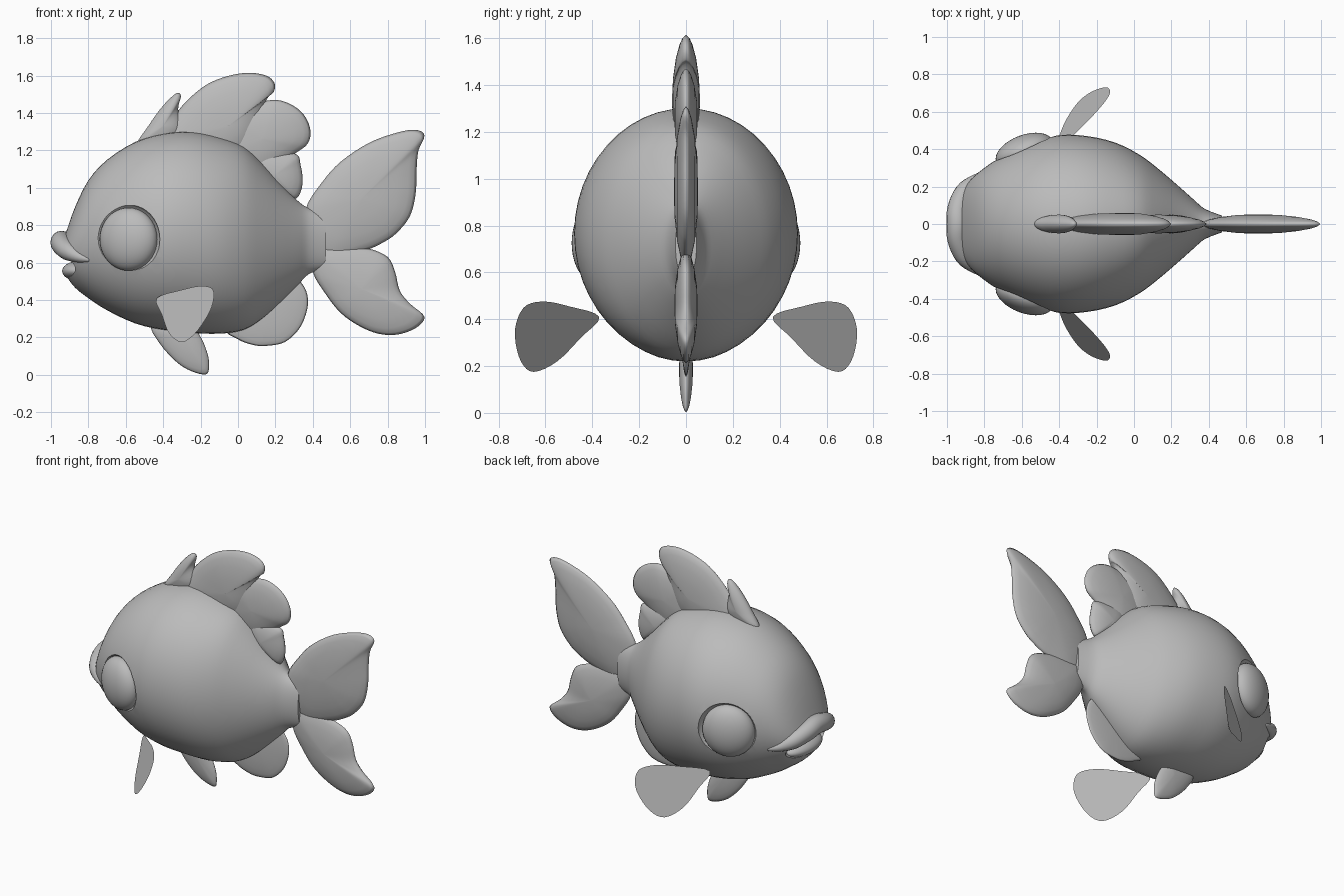
import bpy, bmesh, math
from mathutils import Vector

if "Cube" in bpy.data.objects:
    bpy.data.objects.remove(bpy.data.objects["Cube"])

grey = bpy.data.materials.new("soft_grey")
grey.diffuse_color = (0.5, 0.5, 0.5, 1)
grey.use_nodes = True
grey.node_tree.nodes["Principled BSDF"].inputs["Base Color"].default_value = grey.diffuse_color


def finish(bm, name):
    bmesh.ops.recalc_face_normals(bm, faces=bm.faces)
    for f in bm.faces:
        f.smooth = True
    me = bpy.data.meshes.new(name)
    bm.to_mesh(me)
    bm.free()
    ob = bpy.data.objects.new(name, me)
    me.materials.append(grey)
    bpy.context.collection.objects.link(ob)
    return ob


def smooth_path(pts, n=4, closed=True):
    """Catmull-Rom through points of any dimension."""
    out, m = [], len(pts)
    get = (lambda i: Vector(pts[i % m])) if closed else (lambda i: Vector(pts[min(max(i, 0), m - 1)]))
    for i in range(m if closed else m - 1):
        a, b, c, d = (get(i + k) for k in (-1, 0, 1, 2))
        for j in range(n):
            t = j / n
            out.append(0.5 * (2 * b + (c - a) * t + (2 * a - 5 * b + 4 * c - d) * t * t
                              + (3 * b - a - 3 * c + d) * t ** 3))
    if not closed:
        out.append(Vector(pts[-1]))
    return out


def loft(rings, name):
    """Skin closed rings of equal length and cap the ends."""
    bm = bmesh.new()
    vs = [[bm.verts.new(p) for p in r] for r in rings]
    n = len(vs[0])
    for a, b in zip(vs, vs[1:]):
        for i in range(n):
            bm.faces.new((a[i], a[(i + 1) % n], b[(i + 1) % n], b[i]))
    bm.faces.new(vs[0])
    bm.faces.new(vs[-1])
    return finish(bm, name)


def fin(name, pts, centre, thick):
    """Pillow-shaped fin in the xz plane, thickest at its centre."""
    edge = smooth_path(pts)
    c = Vector(centre)
    levels = [(0.03, -1), (0.35, -1), (0.65, -1), (0.85, -1), (0.95, -1), (1, 0),
              (0.95, 1), (0.85, 1), (0.65, 1), (0.35, 1), (0.03, 1)]
    rings = []
    for s, side in levels:
        y = side * thick * (1 - s * s) ** 0.6
        rings.append([(q.x, y, q.y) for q in (c + (p - c) * s for p in edge)])
    return loft(rings, name)


def ellipsoid(name, loc, radii, rot=0):
    bm = bmesh.new()
    bmesh.ops.create_uvsphere(bm, u_segments=32, v_segments=20, radius=1)
    ob = finish(bm, name)
    ob.location, ob.scale, ob.rotation_euler = loc, radii, (0, 0, rot)
    return ob


# body: (x, top, bottom, half width)
sections = [(-.95, .66, .60, .04), (-.94, .70, .56, .11), (-.92, .76, .53, .17), (-.87, .90, .465, .24),
            (-.8, 1.04, .41, .30), (-.7, 1.15, .345, .365), (-.55, 1.245, .275, .435),
            (-.4, 1.29, .24, .475), (-.25, 1.30, .225, .47), (-.1, 1.27, .22, .435),
            (.03, 1.22, .24, .37), (.13, 1.13, .30, .295), (.23, 1.02, .39, .21),
            (.32, .93, .48, .13), (.38, .89, .54, .08), (.47, .86, .57, .045)]
rings = []
for x, top, bot, w in smooth_path(sections, 3, False):
    ring = []
    for i in range(48):
        a = math.tau * i / 48
        ring.append((x, w * math.cos(a), (top + bot) / 2 + (top - bot) / 2 * math.sin(a)))
    rings.append(ring)
body = loft(rings, "body")

# eye sockets and mouth opening carved out of the body
cutters = [ellipsoid("mouth_cutter", (-.96, 0, .575), (.14, .27, .065))]
for s in (-1, 1):
    cutters.append(ellipsoid("socket_cutter", (-.59, s * .415, .725), (.183, .07, .188), s * .36))
bpy.context.view_layer.objects.active = body
for c in cutters:
    c.hide_render = True
    mod = body.modifiers.new("carve", 'BOOLEAN')
    mod.object, mod.operation, mod.solver = c, 'DIFFERENCE', 'EXACT'
    bpy.ops.object.modifier_apply(modifier=mod.name)
for c in cutters:
    bpy.data.objects.remove(c)
bpy.ops.object.select_all(action='DESELECT')
body.select_set(True)
bpy.ops.object.shade_smooth_by_angle(angle=math.radians(40))

# eyes
for s, side in ((-1, "right"), (1, "left")):
    ellipsoid("eye_" + side, (-.585, s * .388, .725), (.162, .088, .168), s * .36)

# mouth floor and upper lip
ellipsoid("tongue", (-.845, 0, .555), (.095, .17, .055))
half = [(-.79, .275, .615, .012), (-.85, .235, .63, .03), (-.905, .175, .66, .05), (-.94, .085, .695, .057)]
path = half + [(-.943, 0, .71, .06)] + [(x, -y, z, r) for x, y, z, r in reversed(half)]
path = smooth_path(path, 4, False)
rings = []
for i, p in enumerate(path):
    t = (path[min(i + 1, len(path) - 1)] - path[max(i - 1, 0)]).to_3d().normalized()
    u = t.cross(Vector((0, 0, 1))).normalized()
    v = t.cross(u)
    rings.append([p.to_3d() + p.w * (u * math.cos(k * math.tau / 16) + v * math.sin(k * math.tau / 16))
                  for k in range(16)])
loft(rings, "upper_lip")

# dorsal fin: front spine and three overlapping lobes
fin("dorsal_spine", [(-.54, 1.22), (-.48, 1.33), (-.40, 1.44), (-.33, 1.505), (-.305, 1.49),
                     (-.32, 1.42), (-.30, 1.3), (-.4, 1.2)], (-.4, 1.33), .05)
fin("dorsal_lobe_top", [(-.45, 1.2), (-.33, 1.40), (-.2, 1.53), (-.08, 1.59), (.05, 1.615), (.15, 1.6),
                        (.195, 1.56), (.19, 1.51), (.15, 1.465), (.05, 1.2), (-.2, 1.1)], (-.05, 1.33), .06)
fin("dorsal_lobe_middle", [(-.05, 1.4), (.15, 1.465), (.25, 1.46), (.34, 1.405), (.385, 1.32),
                           (.375, 1.24), (.30, 1.18), (.1, 1.05), (-.1, 1.15)], (.13, 1.26), .05)
fin("dorsal_lobe_rear", [(.1, 1.2), (.3, 1.185), (.335, 1.12), (.345, 1.02), (.315, .945),
                         (.26, .95), (.15, .95), (.05, 1.05)], (.2, 1.07), .05)

# tail fin
fin("tail_upper", [(.36, .88), (.45, 1.03), (.55, 1.14), (.7, 1.24), (.85, 1.295), (.95, 1.31), (.997, 1.28),
                   (.965, 1.2), (.955, 1.1), (.95, .97), (.92, .85), (.85, .76), (.78, .71), (.68, .665),
                   (.5, .62), (.38, .7)], (.66, .94), .052)
fin("tail_lower", [(.7, .675), (.8, .63), (.84, .55), (.865, .45), (.92, .38), (.997, .31), (.95, .25),
                   (.85, .215), (.75, .22), (.65, .26), (.55, .33), (.47, .43), (.40, .55), (.40, .68),
                   (.55, .70)], (.66, .46), .05)

# belly fins
fin("anal_fin", [(-.06, .25), (0, .19), (.08, .16), (.15, .155), (.25, .175), (.33, .25), (.37, .35),
                 (.37, .43), (.34, .49), (.28, .54), (.1, .4)], (.17, .33), .02)
fin("pelvic_fin", [(-.46, .27), (-.42, .17), (-.33, .07), (-.25, .02), (-.17, .003), (-.155, .05),
                   (-.165, .12), (-.21, .22), (-.3, .32)], (-.29, .19), .03)

# pectoral fins: flat slanted sheets
outline = smooth_path([(.37, .41), (.5, .455), (.6, .475), (.68, .46), (.72, .40), (.73, .32),
                       (.705, .22), (.65, .175), (.55, .22), (.45, .32)])
for s, side in ((-1, "right"), (1, "left")):
    bm = bmesh.new()
    bm.faces.new([bm.verts.new((-.43 + .88 * (p.x - .38) + .48 * (p.y - .40), s * p.x, p.y)) for p in outline])
    finish(bm, "pectoral_fin_" + side)
